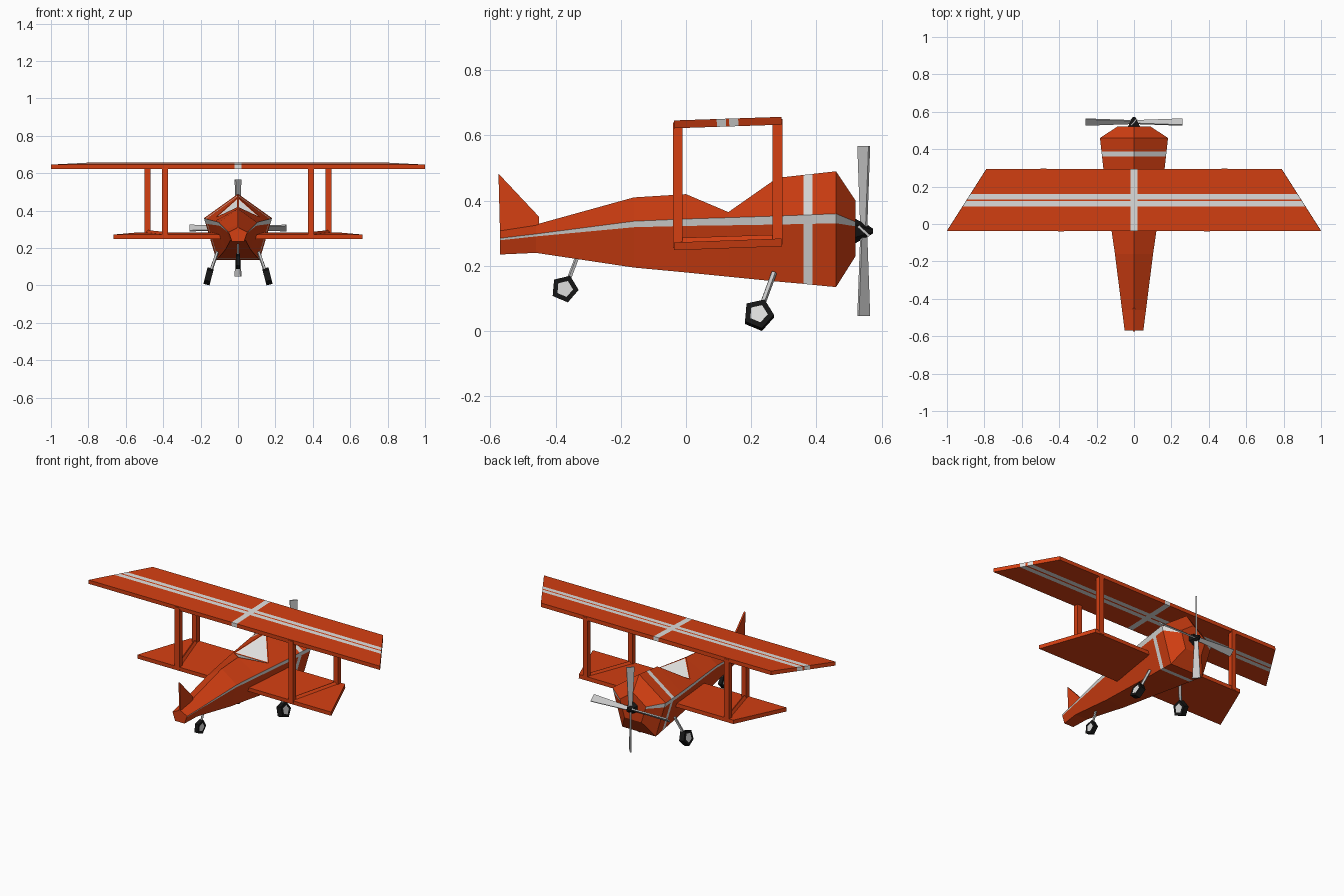
import bpy, bmesh, math
from mathutils import Vector, Matrix

if "Cube" in bpy.data.objects:
    bpy.data.objects.remove(bpy.data.objects["Cube"])


def material(name, rgb):
    m = bpy.data.materials.new(name)
    m.use_nodes = True
    m.diffuse_color = (*rgb, 1)
    bsdf = m.node_tree.nodes["Principled BSDF"]
    bsdf.inputs["Base Color"].default_value = (*rgb, 1)
    bsdf.inputs["Roughness"].default_value = 0.7
    return m


ORANGE = material("orange paint", (0.66, 0.05, 0.006))
WHITE = material("white trim", (0.74, 0.74, 0.73))
GREY = material("light metal", (0.58, 0.58, 0.58))
BLACK = material("black rubber", (0.008, 0.008, 0.008))


def finish(name, bm, *mats, fix_normals=True):
    if fix_normals:
        bmesh.ops.recalc_face_normals(bm, faces=bm.faces[:])
    mesh = bpy.data.meshes.new(name)
    bm.to_mesh(mesh)
    bm.free()
    for m in mats:
        mesh.materials.append(m)
    ob = bpy.data.objects.new(name, mesh)
    bpy.context.collection.objects.link(ob)
    return ob


def box(name, lo, hi, mat):
    lo, hi = Vector(lo), Vector(hi)
    bm = bmesh.new()
    bmesh.ops.create_cube(bm, size=1, matrix=Matrix.Translation((lo + hi) / 2)
                          @ Matrix.Diagonal((*(hi - lo), 1)))
    return finish(name, bm, mat)


def rod(name, a, b, r1, r2, sides, mat):
    a, b = Vector(a), Vector(b)
    bm = bmesh.new()
    rot = (b - a).to_track_quat('Z', 'Y').to_matrix().to_4x4()
    bmesh.ops.create_cone(bm, cap_ends=True, segments=sides, radius1=r1, radius2=r2,
                          depth=(b - a).length, matrix=Matrix.Translation((a + b) / 2) @ rot)
    return finish(name, bm, mat)


# Fuselage stations: y, bottom half width, bottom z, crease half width, crease z,
# top half width (only the cockpit notch is flat on top), top z
STATIONS = [
    (-0.57, 0.032, 0.235, 0.050, 0.285, 0, 0.31),
    (-0.46, 0.042, 0.240, 0.064, 0.298, 0, 0.327),
    (-0.16, 0.065, 0.195, 0.102, 0.337, 0, 0.41),
    (0.00, 0.077, 0.180, 0.125, 0.344, 0, 0.42),
    (0.13, 0.088, 0.167, 0.143, 0.348, 0.118, 0.365),
    (0.28, 0.100, 0.152, 0.162, 0.353, 0, 0.47),
    (0.36, 0.107, 0.145, 0.171, 0.356, 0, 0.479),
    (0.388, 0.109, 0.142, 0.174, 0.357, 0, 0.482),
    (0.46, 0.115, 0.135, 0.182, 0.360, 0, 0.49),
    (0.52, 0.058, 0.230, 0.090, 0.335, 0, 0.40),
]


def build_fuselage():
    bm = bmesh.new()
    rings = []
    for y, bw, bz, cw, cz, tw, tz in STATIONS:
        t = 0.13  # stripe takes this share of the side below the crease
        half = [(bw, bz), (cw + (bw - cw) * t, cz + (bz - cz) * t), (cw, cz), (tw, tz)]
        pts = half + [(-x, z) for x, z in reversed(half)]
        rings.append([bm.verts.new((x, y, z)) for x, z in pts])
    for k, (a, b) in enumerate(zip(rings, rings[1:])):
        for i in range(8):
            j = (i + 1) % 8
            f = bm.faces.new((a[i], a[j], b[j], b[i]))
            # side stripes, and the band around the nose
            f.material_index = int(i in (1, 5) or k == 6)
    bm.faces.new(rings[0])
    bm.faces.new(rings[-1])
    bmesh.ops.remove_doubles(bm, verts=bm.verts[:], dist=0.0005)
    bmesh.ops.recalc_face_normals(bm, faces=bm.faces[:])
    # white panes inset in the two sloping cockpit faces
    panes = [f for f in bm.faces if len(f.verts) == 3 and f.normal.z > 0.3
             and abs(f.calc_center_median().x) < 0.001]
    bmesh.ops.inset_individual(bm, faces=panes, thickness=0.01)
    for f in panes:
        f.material_index = 1
    finish("fuselage", bm, ORANGE, WHITE)


build_fuselage()

# Tail fin: thin triangular plate
bm = bmesh.new()
side = [bm.verts.new((-0.005, y, z)) for y, z in
        [(-0.57, 0.29), (-0.575, 0.483), (-0.45, 0.35), (-0.45, 0.31)]]
cap = bm.faces.new(side)
ext = bmesh.ops.extrude_face_region(bm, geom=[cap], use_keep_orig=True)
bmesh.ops.translate(bm, vec=(0.01, 0, 0),
                    verts=[v for v in ext["geom"] if isinstance(v, bmesh.types.BMVert)])
finish("tail_fin", bm, ORANGE)


# Wings: tapered plates, the upper one with crossing stripes
def wing(name, rear_half, front_half, z_rear, z_front, rows, stripe_rows, stripe_x):
    bm = bmesh.new()
    y0, y1 = rows[0], rows[-1]
    grid = []
    for y in rows:
        t = (y - y0) / (y1 - y0)
        w = rear_half + (front_half - rear_half) * t
        z = z_rear + (z_front - z_rear) * t
        grid.append([bm.verts.new((x, y, z)) for x in (-w, -stripe_x, stripe_x, w)])
    for r, (a, b) in enumerate(zip(grid, grid[1:])):
        for c in range(3):
            f = bm.faces.new((a[c], a[c + 1], b[c + 1], b[c]))
            f.material_index = int(bool(stripe_rows) and (r in stripe_rows or c == 1))
    ob = finish(name, bm, ORANGE, WHITE, fix_normals=False)
    mod = ob.modifiers.new("thickness", 'SOLIDIFY')
    mod.thickness = 0.024
    mod.offset = -1


wing("upper_wing", 1.0, 0.79, 0.646, 0.657,
     [-0.037, 0.094, 0.122, 0.132, 0.16, 0.293], (1, 3), 0.018)
wing("lower_wing", 0.665, 0.53, 0.272, 0.284, [-0.037, 0.293], (), 0.018)

# Wing struts with a base rail, and main landing gear, on both sides
def wheel(name, loc, lean, radius, width):
    bm = bmesh.new()
    mat = (Matrix.Translation(loc) @ Matrix.Rotation(lean, 4, 'Y')
           @ Matrix.Rotation(math.radians(-5), 4, 'X') @ Matrix.Rotation(math.pi / 2, 4, 'Y'))
    bmesh.ops.create_cone(bm, cap_ends=True, segments=5, radius1=radius, radius2=radius,
                          depth=width, matrix=mat)
    bmesh.ops.recalc_face_normals(bm, faces=bm.faces[:])
    caps = [f for f in bm.faces if len(f.verts) == 5]
    bmesh.ops.inset_individual(bm, faces=caps, thickness=radius * 0.4)
    for f in caps:
        f.material_index = 1
    finish(name, bm, BLACK, WHITE)


for s, label in ((1, "left"), (-1, "right")):
    box(f"rear_strut_{label}", (s * 0.39 - 0.016, -0.04, 0.255),
        (s * 0.39 + 0.016, -0.01, 0.64), ORANGE)
    box(f"front_strut_{label}", (s * 0.485 - 0.016, 0.265, 0.265),
        (s * 0.485 + 0.016, 0.296, 0.65), ORANGE)
    rod(f"strut_rail_{label}", (s * 0.39, -0.025, 0.268), (s * 0.485, 0.28, 0.278),
        0.018, 0.018, 4, ORANGE)
    rod(f"gear_leg_{label}", (s * 0.11, 0.27, 0.18), (s * 0.155, 0.222, 0.05),
        0.009, 0.009, 5, GREY)
    wheel(f"main_wheel_{label}", (s * 0.157, 0.222, 0.05), -s * 0.25, 0.048, 0.034)

# Tail wheel
rod("tail_wheel_leg", (0, -0.33, 0.235), (0, -0.37, 0.13), 0.007, 0.007, 5, GREY)
wheel("tail_wheel", (0, -0.372, 0.13), 0, 0.043, 0.024)

# Propeller: black spinner and four pitched, flared blades
HUB = Vector((0, 0.545, 0.307))
rod("spinner", (0, 0.515, HUB.z), (0, 0.573, HUB.z), 0.04, 0.008, 6, BLACK)
for k in range(4):
    bm = bmesh.new()
    bmesh.ops.create_cube(bm, size=1)
    for v in bm.verts:
        tip = v.co.z > 0
        v.co = Vector((v.co.x * (0.046 if tip else 0.022), v.co.y * 0.008,
                       0.26 if tip else 0.01))
    bm.transform(Matrix.Translation(HUB) @ Matrix.Rotation(k * math.pi / 2, 4, 'Y')
                 @ Matrix.Rotation(math.radians(48), 4, 'Z'))
    finish(f"propeller_blade_{k + 1}", bm, GREY)
